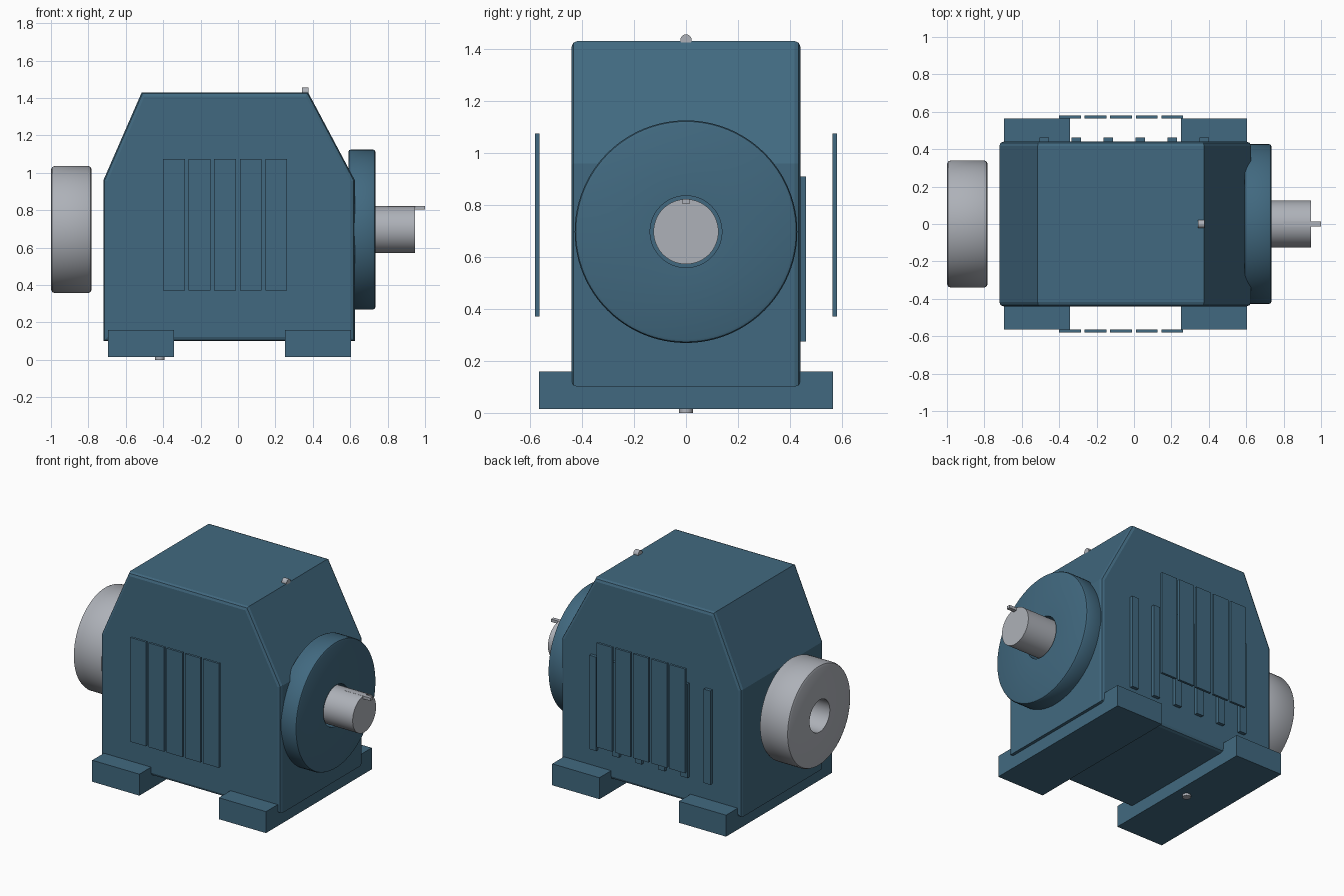
import bpy, bmesh, math

if "Cube" in bpy.data.objects:
    bpy.data.objects.remove(bpy.data.objects["Cube"])

CZ = 0.697  # shaft axis height


def material(name, rgb):
    m = bpy.data.materials.new(name)
    m.diffuse_color = (*rgb, 1)
    m.use_nodes = True
    m.node_tree.nodes["Principled BSDF"].inputs["Base Color"].default_value = m.diffuse_color
    return m


BLUE = material("blue paint", (0.053, 0.141, 0.215))
STEEL = material("bare steel", (0.42, 0.44, 0.48))


def finish(name, bm, mat, smooth=False):
    bmesh.ops.recalc_face_normals(bm, faces=bm.faces)
    me = bpy.data.meshes.new(name)
    bm.to_mesh(me)
    bm.free()
    me.materials.append(mat)
    ob = bpy.data.objects.new(name, me)
    bpy.context.collection.objects.link(ob)
    if smooth:
        bpy.ops.object.select_all(action='DESELECT')
        ob.select_set(True)
        bpy.context.view_layer.objects.active = ob
        bpy.ops.object.shade_smooth_by_angle(angle=math.radians(30))
    return ob


def box(name, x0, x1, y0, y1, z0, z1, mat=BLUE):
    bm = bmesh.new()
    bmesh.ops.create_cube(bm, size=1)
    for v in bm.verts:
        v.co = ((x0 + x1) / 2 + v.co.x * (x1 - x0),
                (y0 + y1) / 2 + v.co.y * (y1 - y0),
                (z0 + z1) / 2 + v.co.z * (z1 - z0))
    return finish(name, bm, mat)


def lathe(name, profile, mat, axis='X', origin=(0, 0, CZ), n=64, closed=False):
    """Revolve (position, radius) points; open profiles get capped ends."""
    bm = bmesh.new()
    rings = []
    for p, r in profile:
        ring = []
        for i in range(n):
            a = 2 * math.pi * i / n
            c, s = r * math.cos(a), r * math.sin(a)
            o = (p, c, s) if axis == 'X' else (c, s, p)
            ring.append(bm.verts.new([o[k] + origin[k] for k in range(3)]))
        rings.append(ring)
    pairs = list(zip(rings, rings[1:]))
    if closed:
        pairs.append((rings[-1], rings[0]))
    else:
        bm.faces.new(rings[0])
        bm.faces.new(rings[-1])
    for a, b in pairs:
        for i in range(n):
            j = (i + 1) % n
            bm.faces.new((a[i], a[j], b[j], b[i]))
    return finish(name, bm, mat, True)


def ring_profile(x0, x1, ro, ri, b):
    """Ring section with rounded outer corners."""
    k = b * 0.3
    return [(x0, ri), (x0, ro - b), (x0 + k, ro - k), (x0 + b, ro),
            (x1 - b, ro), (x1 - k, ro - k), (x1, ro - b), (x1, ri)]


# Housing: side profile extruded in depth, with rounded front and back rims
outline = [(-0.72, 0.1), (0.625, 0.1), (0.625, 0.96),
           (0.375, 1.43), (-0.515, 1.43), (-0.72, 0.96)]
bm = bmesh.new()
front = [bm.verts.new((x, -0.44, z)) for x, z in outline]
back = [bm.verts.new((x, 0.44, z)) for x, z in outline]
bm.faces.new(front)
bm.faces.new(back)
for i in range(6):
    j = (i + 1) % 6
    bm.faces.new((front[i], front[j], back[j], back[i]))
bmesh.ops.recalc_face_normals(bm, faces=bm.faces)
rims = [e for e in bm.edges if abs(e.verts[0].co.y - e.verts[1].co.y) < 0.01]
bmesh.ops.bevel(bm, geom=rims, offset=0.022, segments=2, profile=0.5, affect='EDGES')
finish("housing", bm, BLUE)

# Mounting feet
box("left_foot", -0.695, -0.342, -0.565, 0.565, 0.015, 0.16)
box("right_foot", 0.252, 0.605, -0.565, 0.565, 0.015, 0.16)

# Slatted side covers, standing off both sides
for side, s in (("front", -1), ("back", 1)):
    y0, y1 = sorted((s * 0.564, s * 0.58))
    for i in range(5):
        x = -0.4 + i * 0.1365
        box(f"{side}_slat_{i + 1}", x, x + 0.117, y0, y1, 0.37, 1.075)

# Cooling ribs on the back wall
for i in range(6):
    x = -0.48 + i * 0.171
    box(f"back_rib_{i + 1}", x - 0.025, x + 0.025, 0.42, 0.462, 0.275, 0.91)

# Output flange, shaft and key
lathe("output_flange", ring_profile(0.59, 0.735, 0.428, 0.138, 0.014), BLUE, n=96, closed=True)
lathe("output_shaft", [(0.55, 0.125), (0.945, 0.125)], STEEL)
box("shaft_key", 0.80, 1.0, -0.013, 0.013, 0.803, 0.822, STEEL)

# Input coupling ring
lathe("input_coupling", ring_profile(-1.0, -0.782, 0.34, 0.108, 0.02), STEEL, n=96, closed=True)

# Vent plug on top and drain plug below
lathe("vent_plug", [(0.342, 0.022), (0.378, 0.022)], STEEL, origin=(0, 0, 1.434), n=24)
lathe("drain_plug", [(0.0, 0.026), (0.03, 0.026)], STEEL, axis='Z', origin=(-0.418, 0, 0), n=24)
